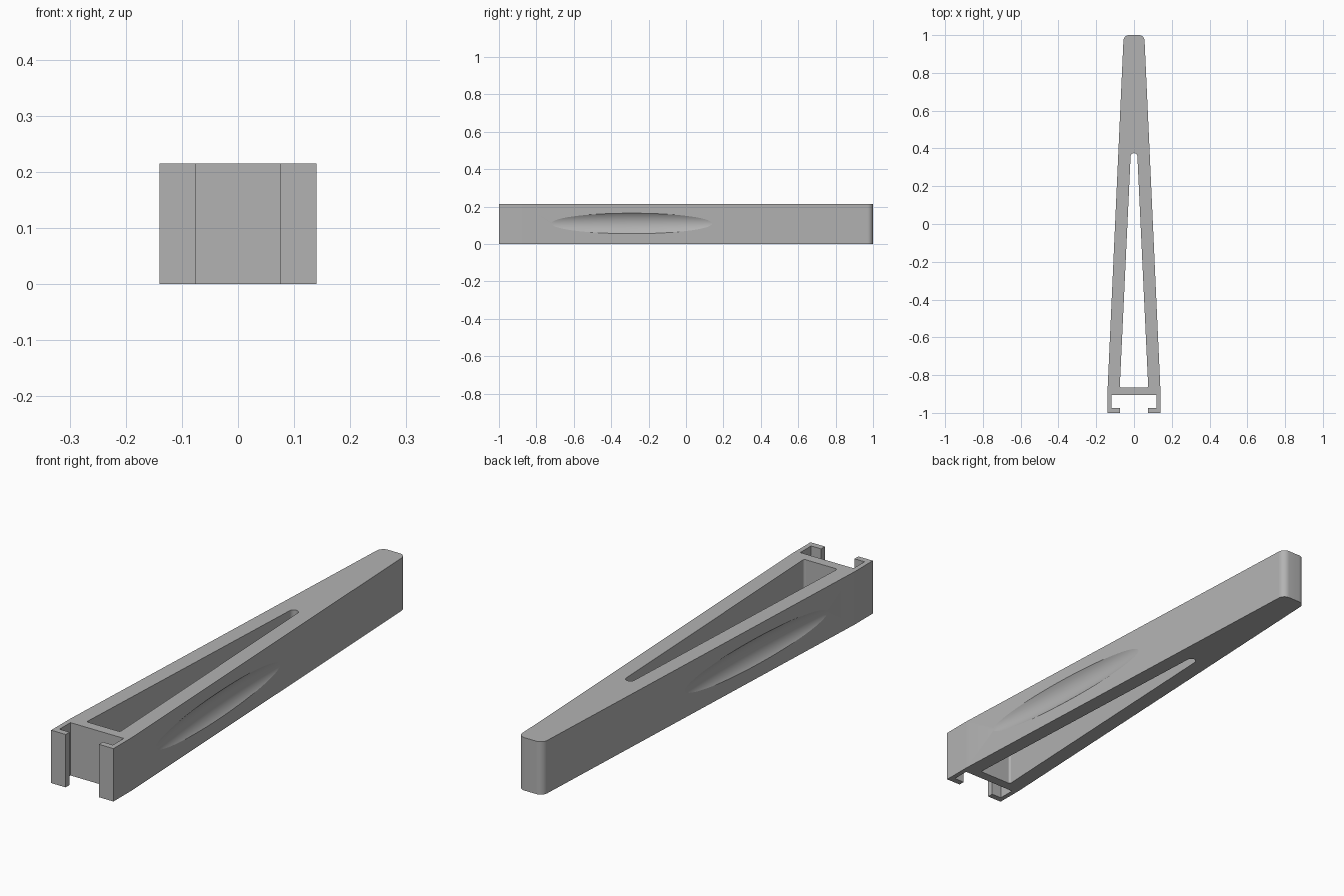
import bpy, bmesh, math
from mathutils import Matrix, Vector

if "Cube" in bpy.data.objects:
    bpy.data.objects.remove(bpy.data.objects["Cube"])

HEIGHT = 0.215

grey = bpy.data.materials.new("plain grey")
grey.diffuse_color = (0.45, 0.45, 0.45, 1)
grey.use_nodes = True
grey.node_tree.nodes["Principled BSDF"].inputs["Base Color"].default_value = grey.diffuse_color


def arc(cx, cy, r, start, end, n=8):
    """Points on an arc, angles in degrees."""
    return [(cx + r * math.cos(math.radians(start + (end - start) * i / n)),
             cy + r * math.sin(math.radians(start + (end - start) * i / n)))
            for i in range(n + 1)]


def prism(name, half, z0, z1):
    """Extrude a right-hand half outline, mirrored in x."""
    pts = half + [(-x, y) for x, y in reversed(half)]
    bm = bmesh.new()
    face = bm.faces.new([bm.verts.new((x, y, z0)) for x, y in pts])
    top = bmesh.ops.extrude_face_region(bm, geom=[face])["geom"]
    bmesh.ops.translate(bm, vec=(0, 0, z1 - z0),
                        verts=[v for v in top if isinstance(v, bmesh.types.BMVert)])
    bmesh.ops.recalc_face_normals(bm, faces=bm.faces)
    return finish(name, bm)


def finish(name, bm):
    mesh = bpy.data.meshes.new(name)
    bm.to_mesh(mesh)
    bm.free()
    obj = bpy.data.objects.new(name, mesh)
    bpy.context.collection.objects.link(obj)
    mesh.materials.append(grey)
    return obj


# Tapered body: T-slot at the front, rounded tip at the back
body = prism("tapered_body",
             [(0.12, -0.905), (0.12, -0.975), (0.075, -0.975), (0.075, -1.0),
              (0.14, -1.0), (0.14, -0.88)] + arc(0.026, 0.97, 0.03, 2.6, 90),
             0, HEIGHT)

# Long window through the body, with a round narrow end
window = prism("window_cutter",
               arc(0.067, -0.857, 0.008, -90, 2.6, 4) + arc(0.0, 0.357, 0.018, 2.6, 84, 6),
               -0.1, HEIGHT + 0.1)
cutters = [window]

# Shallow finger grips scooped from both side walls
half_len, half_h, depth = 0.43, 0.055, 0.02
radius = (half_h ** 2 + depth ** 2) / (2 * depth)
slope = math.atan((0.14 - 0.056) / 1.85)
wall = Vector((0.14 - 0.59 * math.tan(slope), -0.29, 0.11))
for side in (1, -1):
    bm = bmesh.new()
    bmesh.ops.create_uvsphere(bm, u_segments=96, v_segments=48, radius=radius)
    turn = Matrix.Rotation(slope, 4, 'Z')
    centre = wall + turn @ Vector((radius - depth, 0, 0))
    place = (Matrix.Translation(centre) @ turn
             @ Matrix.Diagonal((1, half_len / half_h, 1, 1))
             @ Matrix.Rotation(math.pi / 2, 4, 'X'))
    bmesh.ops.transform(bm, matrix=Matrix.Diagonal((side, 1, 1, 1)) @ place, verts=bm.verts)
    bmesh.ops.recalc_face_normals(bm, faces=bm.faces)
    cutters.append(finish("grip_cutter", bm))

bpy.context.view_layer.objects.active = body
body.select_set(True)
for cutter in cutters:
    mod = body.modifiers.new("cut", 'BOOLEAN')
    mod.operation, mod.solver, mod.object = 'DIFFERENCE', 'EXACT', cutter
    bpy.ops.object.modifier_apply(modifier=mod.name)
    bpy.data.objects.remove(cutter)

# Smooth grips and rounded corners, large walls stay flat
bpy.ops.object.shade_smooth_by_angle(angle=math.radians(30))
for face in body.data.polygons:
    if face.area > 0.02:
        face.use_smooth = False
